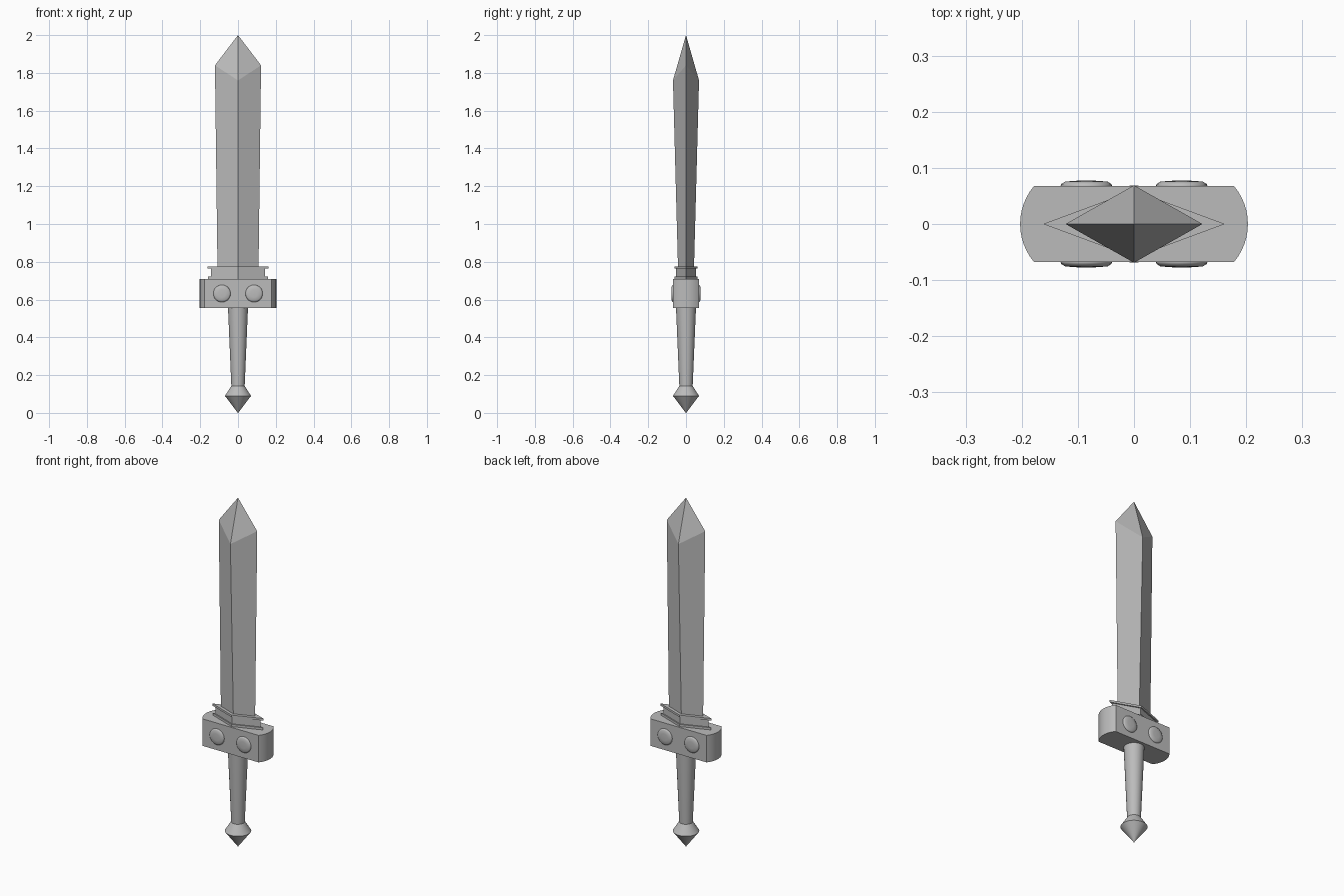
import bpy, bmesh, math

cube = bpy.data.objects.get("Cube")
if cube:
    bpy.data.objects.remove(cube, do_unlink=True)

GREY = (0.5, 0.5, 0.5, 1)
metal = bpy.data.materials.new("plain grey")
metal.use_nodes = True
metal.diffuse_color = GREY
metal.node_tree.nodes["Principled BSDF"].inputs["Base Color"].default_value = GREY


def finish(bm, name, smooth=None):
    """Turn a bmesh into a named object, smooth below the given angle."""
    bmesh.ops.remove_doubles(bm, verts=bm.verts, dist=0.0001)
    bmesh.ops.recalc_face_normals(bm, faces=bm.faces)
    mesh = bpy.data.meshes.new(name)
    bm.to_mesh(mesh)
    bm.free()
    mesh.materials.append(metal)
    obj = bpy.data.objects.new(name, mesh)
    bpy.context.collection.objects.link(obj)
    if smooth:
        bpy.ops.object.select_all(action='DESELECT')
        obj.select_set(True)
        bpy.context.view_layer.objects.active = obj
        bpy.ops.object.shade_smooth_by_angle(angle=math.radians(smooth))
    return obj


def loft(name, rings, smooth=None):
    """Skin a stack of closed rings and cap both ends."""
    bm = bmesh.new()
    loops = [[bm.verts.new(p) for p in ring] for ring in rings]
    n = len(loops[0])
    for a, b in zip(loops, loops[1:]):
        for i in range(n):
            j = (i + 1) % n
            bm.faces.new((a[i], a[j], b[j], b[i]))
    bm.faces.new(loops[0])
    bm.faces.new(loops[-1])
    return finish(bm, name, smooth)


def diamond(w, d, z, ridge_z=None):
    rz = z if ridge_z is None else ridge_z
    return [(w, 0, z), (0, d, rz), (-w, 0, z), (0, -d, rz)]


def lathe(name, profile, smooth, sides=32):
    return loft(name, [[(r * math.cos(math.tau * i / sides),
                         r * math.sin(math.tau * i / sides), z)
                        for i in range(sides)] for r, z in profile], smooth)


# Blade with a ridge on each side and a faceted point
bm = bmesh.new()
low, high = [[bm.verts.new(p) for p in ring] for ring in
             (diamond(0.108, 0.041, 0.72), diamond(0.122, 0.069, 1.84, 1.76))]
tip = bm.verts.new((0, 0, 2))
for i in range(4):
    j = (i + 1) % 4
    bm.faces.new((low[i], low[j], high[j], high[i]))
    bm.faces.new((high[i], high[j], tip))
bm.faces.new(low)
finish(bm, "blade")

# Diamond collar with a flange above and below
steps = [(0.16, 0.06, 0.705), (0.16, 0.06, 0.723), (0.142, 0.053, 0.723),
         (0.142, 0.053, 0.764), (0.162, 0.06, 0.764), (0.162, 0.06, 0.776)]
loft("collar", [diamond(*s) for s in steps])

# Guard block with bowed ends
radius, centre, half = 0.105, 0.098, math.asin(0.068 / 0.105)
outline = []
for side in (0, math.pi):
    for i in range(13):
        a = -half + 2 * half * i / 12 + side
        outline.append((math.copysign(centre, math.cos(a)) + radius * math.cos(a),
                        radius * math.sin(a)))
loft("guard", [[(x, y, z) for x, y in outline] for z in (0.555, 0.71)], 25)

# Low domed studs on both faces of the guard
for face, turn in (("front", 1), ("back", -1)):
    for side, x in (("left", 0.085), ("right", -0.085)):
        stud = lathe(f"{face}_{side}_stud",
                     [(0.043, 0), (0.046, 0.007), (0.045, 0.011),
                      (0.038, 0.0155), (0.02, 0.017), (0.003, 0.0175)], 60)
        stud.rotation_euler.x = turn * math.pi / 2
        stud.location = (x, -turn * 0.06, 0.632)

# Tapered grip
lathe("grip", [(0.035, 0.135), (0.053, 0.56)], 30)

# Pointed pommel
lathe("pommel", [(0.001, 0), (0.069, 0.09), (0.035, 0.143)], 30)
